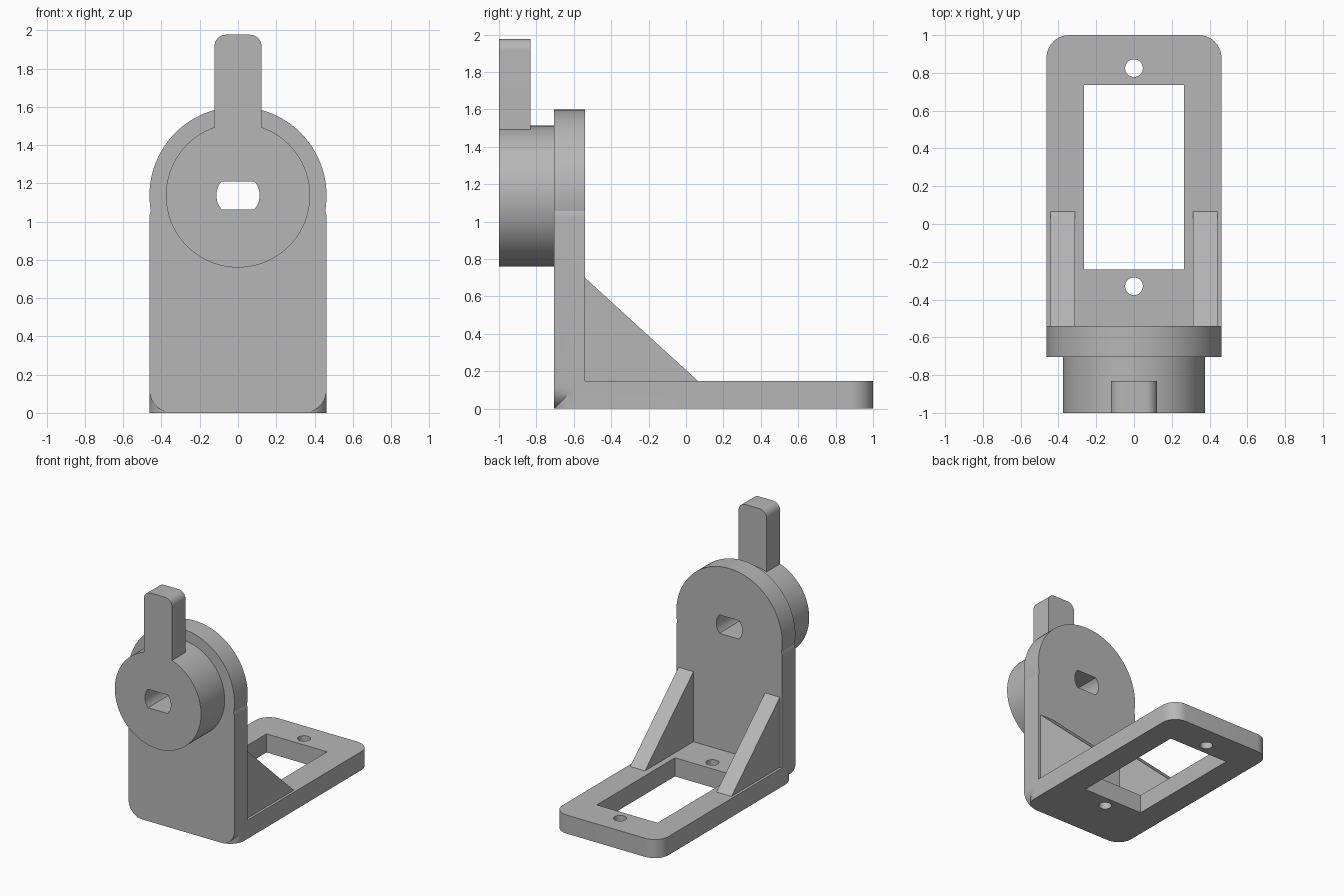
import bpy, bmesh, math
from mathutils import Vector

cube = bpy.data.objects.get("Cube")
if cube:
    bpy.data.objects.remove(cube, do_unlink=True)

grey = bpy.data.materials.new("plain grey")
grey.use_nodes = True
grey.diffuse_color = (0.47, 0.47, 0.47, 1)
grey.node_tree.nodes["Principled BSDF"].inputs["Base Color"].default_value = grey.diffuse_color

HALF = 0.463             # half width of base, plate and its round top
HUB = 1.137              # height of the hub axis
FRONT, BACK = -0.705, -0.54   # faces of the upright plate
THICK = 0.147            # base thickness
ROUND = 0.12             # corner radius


def circle(u, v, r, n=64):
    return [(u + r * math.cos(2 * math.pi * i / n), v + r * math.sin(2 * math.pi * i / n))
            for i in range(n)]


def rounded_rect(u0, v0, u1, v1, r, n=10):
    corners = [(u1 - r, v1 - r), (u0 + r, v1 - r), (u0 + r, v0 + r), (u1 - r, v0 + r)]
    points = []
    for k, (u, v) in enumerate(corners):
        for i in range(n + 1):
            a = (k + i / n) * math.pi / 2
            points.append((u + r * math.cos(a), v + r * math.sin(a)))
    return points


def prism(name, outline, axis, lo, hi):
    """Extrude a closed 2D outline along an axis from lo to hi."""
    place = {"x": lambda u, v, d: (d, u, v),
             "y": lambda u, v, d: (u, d, v),
             "z": lambda u, v, d: (u, v, d)}[axis]
    bm = bmesh.new()
    face = bm.faces.new([bm.verts.new(place(u, v, lo)) for u, v in outline])
    top = bmesh.ops.extrude_face_region(bm, geom=[face])["geom"]
    shift = Vector(place(0, 0, hi - lo))
    bmesh.ops.translate(bm, vec=shift, verts=[e for e in top if isinstance(e, bmesh.types.BMVert)])
    bmesh.ops.recalc_face_normals(bm, faces=bm.faces)
    mesh = bpy.data.meshes.new(name)
    bm.to_mesh(mesh)
    bm.free()
    mesh.materials.append(grey)
    obj = bpy.data.objects.new(name, mesh)
    bpy.context.collection.objects.link(obj)
    return obj


def box_outline(u0, v0, u1, v1):
    return [(u0, v0), (u1, v0), (u1, v1), (u0, v1)]


def combine(target, tool, operation):
    """Apply a boolean and discard the tool."""
    mod = target.modifiers.new("boolean", "BOOLEAN")
    mod.operation, mod.solver, mod.object = operation, "EXACT", tool
    bpy.context.view_layer.objects.active = target
    bpy.ops.object.modifier_apply(modifier=mod.name)
    bpy.data.objects.remove(tool, do_unlink=True)


def cut_shaft_slot(target):
    # Round shaft hole with flats above and below
    r, flat = 0.113, 0.073
    a = math.asin(flat / r)
    outline = []
    for start in (-a, math.pi - a):
        for i in range(13):
            t = start + 2 * a * i / 12
            outline.append((r * math.cos(t), HUB + r * math.sin(t)))
    combine(target, prism("shaft_slot", outline, "y", -1.2, -0.4), "DIFFERENCE")


# Base with its window and two screw holes
bracket = prism("bracket", rounded_rect(-HALF, FRONT, HALF, 1, ROUND), "z", 0, THICK)
combine(bracket, prism("window", box_outline(-0.265, -0.24, 0.265, 0.735), "z", -0.1, 0.3),
        "DIFFERENCE")
for y in (-0.33, 0.825):
    combine(bracket, prism("screw_hole", circle(0, y, 0.047, 32), "z", -0.1, 0.3), "DIFFERENCE")

# Upright plate with a round head
combine(bracket, prism("upright", rounded_rect(-HALF, 0, HALF, HUB, ROUND), "y", FRONT, BACK),
        "UNION")
combine(bracket, prism("round_head", circle(0, HUB, HALF, 96), "y", FRONT, BACK), "UNION")

# Triangular gussets on both sides, sunk slightly into plate and base
gusset = [(BACK - 0.03, THICK - 0.03), (0.065, THICK - 0.03), (0.065, THICK),
          (BACK, 0.70), (BACK - 0.03, 0.70)]
for side in (-1, 1):
    combine(bracket, prism("gusset", gusset, "x", *sorted((side * 0.313, side * 0.443))), "UNION")
cut_shaft_slot(bracket)

# Hub disc with the upright lever arm
lever = prism("hub_lever", circle(0, HUB, 0.377, 96), "y", -1, FRONT)
combine(lever, prism("arm", rounded_rect(-0.123, 1.3, 0.123, 1.977, 0.06), "y", -1, -0.832),
        "UNION")
cut_shaft_slot(lever)

# Smooth the curved walls, keep the edges sharp
for obj in (bracket, lever):
    bpy.ops.object.select_all(action="DESELECT")
    obj.select_set(True)
    bpy.context.view_layer.objects.active = obj
    bpy.ops.object.shade_smooth_by_angle(angle=math.radians(25))
